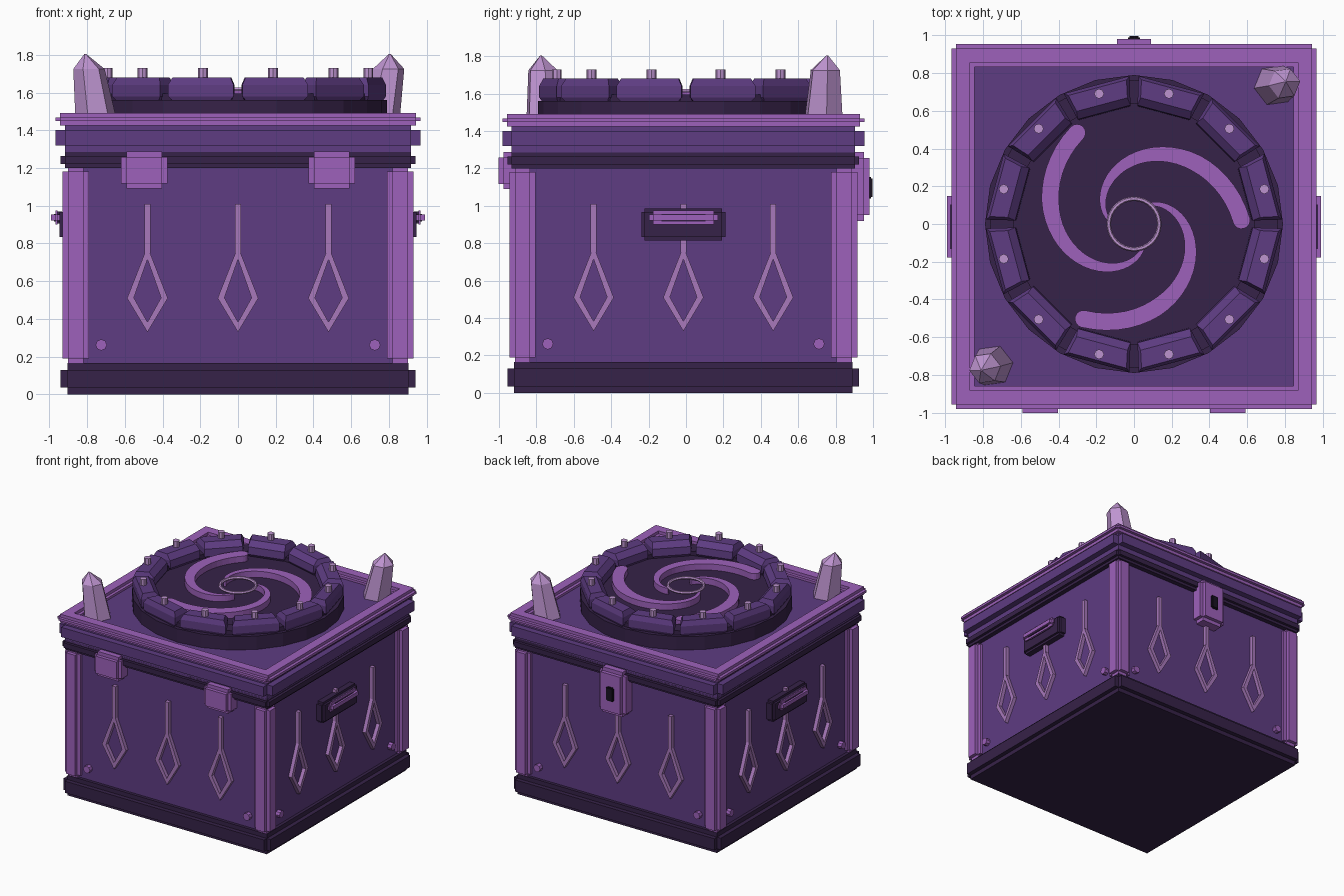
import bpy, bmesh, math
from mathutils import Matrix, Vector

if "Cube" in bpy.data.objects:
    bpy.data.objects.remove(bpy.data.objects["Cube"])

CY = -0.014  # chest body sits slightly forward of the latch


def mat(name, r, g, b):
    def lin(c):
        c /= 255
        return c / 12.92 if c <= 0.04045 else ((c + 0.055) / 1.055) ** 2.4
    m = bpy.data.materials.new(name)
    m.diffuse_color = (lin(r), lin(g), lin(b), 1)
    m.use_nodes = True
    m.node_tree.nodes["Principled BSDF"].inputs["Base Color"].default_value = m.diffuse_color
    return m


PURPLE = mat("purple_wood", 94, 60, 130)
LIGHT = mat("light_purple_trim", 157, 97, 187)
DARK = mat("dark_purple", 54, 34, 72)
PALE = mat("pale_ornament", 168, 120, 187)
CRYSTAL = mat("crystal_lilac", 190, 148, 208)
BLACK = mat("black_slot", 24, 17, 32)


def finish(bm, name, material):
    bmesh.ops.recalc_face_normals(bm, faces=bm.faces)
    me = bpy.data.meshes.new(name)
    bm.to_mesh(me)
    bm.free()
    me.materials.append(material)
    ob = bpy.data.objects.new(name, me)
    bpy.context.collection.objects.link(ob)
    return ob


def add_box(bm, lo, hi, m=Matrix()):
    lo, hi = Vector(lo), Vector(hi)
    t = Matrix.Translation((lo + hi) / 2) @ Matrix.Diagonal((*(hi - lo), 1))
    bmesh.ops.create_cube(bm, size=1, matrix=m @ t)


def add_notched(bm, lo, hi, inset, m=Matrix()):
    """Box with stepped edges: three boxes, each full length along one axis."""
    for axis in range(3):
        a, b = list(lo), list(hi)
        for k in range(3):
            if k != axis:
                a[k] += inset
                b[k] -= inset
        add_box(bm, a, b, m)


def notched(name, material, lo, hi, inset, turns=(None,)):
    bm = bmesh.new()
    for m in turns:
        add_notched(bm, lo, hi, inset, m or Matrix())
    return finish(bm, name, material)


def loft(bm, rings):
    """Skin a stack of equal-sized closed loops and cap both ends."""
    vs = [[bm.verts.new(p) for p in ring] for ring in rings]
    n = len(vs[0])
    for a, b in zip(vs, vs[1:]):
        for i in range(n):
            j = (i + 1) % n
            bm.faces.new((a[i], a[j], b[j], b[i]))
    bm.faces.new(vs[0][::-1])
    bm.faces.new(vs[-1])


def polar(r, deg, z):
    a = math.radians(deg)
    return Vector((r * math.cos(a), r * math.sin(a), z))


BODY = Matrix.Translation((0, CY, 0))
SIDES = [BODY @ Matrix.Rotation(k * math.pi / 2, 4, 'Z') for k in range(4)]


def block(name, material, half, z0, z1, inset):
    return notched(name, material, (-half, -half, z0), (half, half, z1), inset, [BODY])


# Stacked box sections
block("base", DARK, 0.94, 0.0, 0.165, 0.035)
bm = bmesh.new()
add_box(bm, (-0.88, -0.88, 0.12), (0.88, 0.88, 1.22), BODY)
finish(bm, "body", PURPLE)
block("dark_rim", DARK, 0.94, 1.2, 1.285, 0.022)
block("lid", PURPLE, 0.968, 1.27, 1.45, 0.05)

# Corner posts and lid edging
notched("corner_posts", LIGHT, (0.79, 0.79, 0.16), (0.93, 0.93, 1.21), 0.029, SIDES)
notched("lid_trim", LIGHT, (-0.968, -0.968, 1.425), (0.968, -0.845, 1.492), 0.024, SIDES)

# Diamond pendants and corner studs on every side
bm, studs = bmesh.new(), bmesh.new()
for m in SIDES:
    for x in (-0.48, 0, 0.48):
        add_box(bm, (x - 0.016, -0.91, 0.75), (x + 0.016, -0.87, 1.01), m)
        outer = [(0, 0.785), (0.108, 0.51), (0, 0.33), (-0.108, 0.51)]
        inner = [(0, 0.715), (0.072, 0.512), (0, 0.383), (-0.072, 0.512)]
        loops = [[bm.verts.new(m @ Vector((x + px, y, pz))) for px, pz in pts]
                 for pts, y in ((outer, -0.87), (outer, -0.91), (inner, -0.91), (inner, -0.87))]
        for a, b in zip(loops, loops[1:] + loops[:1]):
            for i in range(4):
                j = (i + 1) % 4
                bm.faces.new((a[i], a[j], b[j], b[i]))
    for x in (-0.725, 0.725):
        t = m @ Matrix.Translation((x, -0.89, 0.262)) @ Matrix.Rotation(math.pi / 2, 4, 'X')
        bmesh.ops.create_cone(studs, cap_ends=True, segments=8, radius1=0.03, radius2=0.03,
                              depth=0.05, matrix=t)
finish(bm, "diamond_pendants", PALE)
finish(studs, "corner_studs", LIGHT)

# Hinges at the front
for s in (-1, 1):
    notched("hinge", LIGHT, (s * 0.497 - 0.123, -1.003, 1.09),
            (s * 0.497 + 0.123, -0.87, 1.287), 0.028)

# Latch at the back
notched("latch", LIGHT, (-0.12, 0.84, 0.92), (0.12, 0.982, 1.287), 0.03)
notched("latch_slot", BLACK, (-0.033, 0.95, 1.04), (0.033, 0.997, 1.155), 0.008)

# Side handles
ENDS = [SIDES[1], SIDES[3]]
notched("handle_plate", DARK, (-0.225, -0.945, 0.815), (0.225, -0.86, 0.985), 0.018, ENDS)
notched("handle_mount", DARK, (-0.13, -0.975, 0.905), (0.13, -0.92, 0.968), 0.012, ENDS)
notched("handle_bar", LIGHT, (-0.185, -0.99, 0.9), (0.185, -0.935, 0.975), 0.022, ENDS)

# Round dark dais on the lid
bm = bmesh.new()
bmesh.ops.create_cone(bm, cap_ends=True, segments=24, radius1=0.79, radius2=0.79, depth=0.13,
                      matrix=Matrix.Translation((0, 0, 1.495)))
finish(bm, "dais", DARK)

# Ring of twelve bevelled stones, studs and dark wedges between them
stones, wedges, pins = bmesh.new(), bmesh.new(), bmesh.new()
for k in range(12):
    c = 15 + 30 * k
    levels = [(0.64, 0.765, 11.5, 1.55), (0.625, 0.785, 13.3, 1.58),
              (0.63, 0.785, 13.3, 1.64), (0.67, 0.765, 12.0, 1.68)]
    loft(stones, [[polar(r0, c - w, z), polar(r1, c - w, z), polar(r1, c + w, z),
                   polar(r0, c + w, z)] for r0, r1, w, z in levels])
    add_box(wedges, (0.64, -0.03, 1.54), (0.76, 0.03, 1.595),
            Matrix.Rotation(math.radians(30 * k), 4, 'Z'))
    bmesh.ops.create_cone(pins, cap_ends=True, segments=8, radius1=0.026, radius2=0.026,
                          depth=0.06, matrix=Matrix.Translation(polar(0.715, c, 1.7)))
finish(stones, "ring_stones", PURPLE)
finish(wedges, "stone_wedges", DARK)
finish(pins, "stone_studs", CRYSTAL)

# Three swirling arms that widen towards a rounded tip
bm = bmesh.new()
for k in range(3):
    left, right, n = [], [], 28
    for i in range(n + 1):
        t = i / n
        ang, r = 291 - 169 * t + 120 * k, 0.135 + 0.435 * t
        p = polar(r, ang, 0)
        d = (polar(r + 0.00435, ang - 1.69, 0) - p).normalized()
        side = Vector((-d.y, d.x, 0)) * (0.009 + 0.037 * min(1, t * 1.35))
        left.append(p + side)
        right.append(p - side)
    tip = [p + side * math.cos(a) + d * side.length * math.sin(a)
           for a in (math.pi * j / 8 for j in range(1, 8))]
    lower = left + tip + right[::-1]
    lo = [bm.verts.new(v + Vector((0, 0, 1.55))) for v in lower]
    hi = [bm.verts.new(v + Vector((0, 0, 1.61))) for v in lower]
    m = len(lower)
    for i in range(m):
        j = (i + 1) % m
        bm.faces.new((lo[i], lo[j], hi[j], hi[i]))
    for i in range(n):  # top strip
        bm.faces.new((hi[i], hi[i + 1], hi[m - 2 - i], hi[m - 1 - i]))
    bm.faces.new(hi[n:m - n])
finish(bm, "swirl_arms", LIGHT)

# Thin ring at the centre of the swirl
bpy.ops.mesh.primitive_torus_add(major_radius=0.134, minor_radius=0.012, major_segments=32,
                                 minor_segments=6, location=(0, 0, 1.615))
ring = bpy.context.object
ring.name = "centre_ring"
ring.data.materials.append(CRYSTAL)

# Leaning six-sided crystals on opposite corners
for base, shoulder, tip in (((-0.75, -0.75), (-0.79, -0.765), (-0.81, -0.775)),
                            ((0.745, 0.735), (0.798, 0.745), (0.805, 0.755))):
    bm = bmesh.new()
    loft(bm, [[Vector((*c, z)) + polar(r, 60 * i + 8, 0) for i in range(6)]
              for c, r, z in ((base, 0.112, 1.44), (shoulder, 0.084, 1.725), (tip, 0.004, 1.805))])
    finish(bm, "crystal", CRYSTAL)
